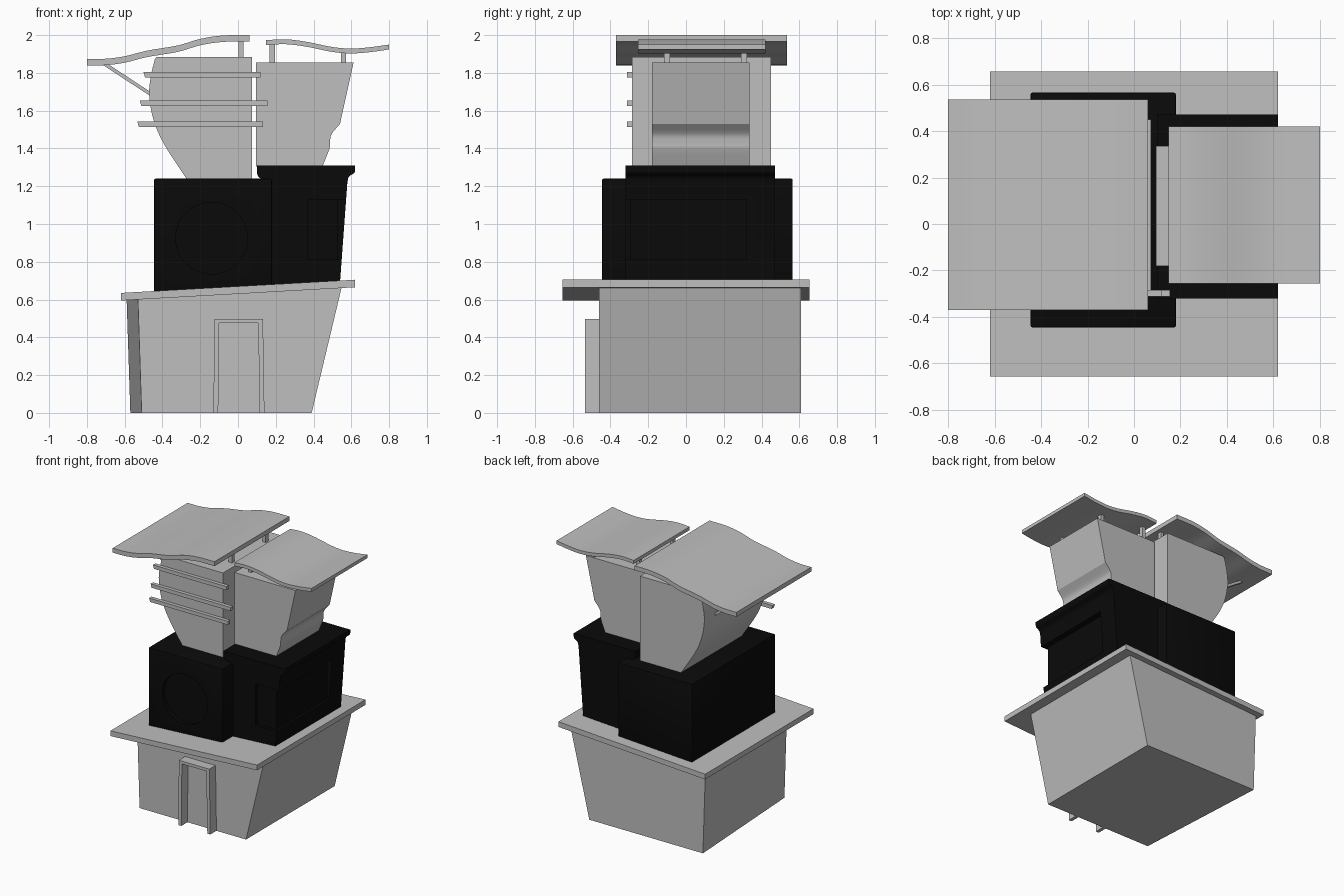
import bpy, bmesh, math
from mathutils import Vector

cube = bpy.data.objects.get("Cube")
if cube:
    bpy.data.objects.remove(cube, do_unlink=True)


def material(name, value):
    m = bpy.data.materials.new(name)
    m.use_nodes = True
    colour = (value, value, value, 1)
    m.diffuse_color = colour
    m.node_tree.nodes["Principled BSDF"].inputs["Base Color"].default_value = colour
    return m


GREY = material("light grey", 0.52)
BLACK = material("black", 0.003)


def finish(name, bm, mat):
    bmesh.ops.recalc_face_normals(bm, faces=bm.faces)
    mesh = bpy.data.meshes.new(name)
    bm.to_mesh(mesh)
    bm.free()
    mesh.materials.append(mat)
    ob = bpy.data.objects.new(name, mesh)
    bpy.context.collection.objects.link(ob)
    return ob


def activate(ob):
    bpy.ops.object.select_all(action='DESELECT')
    ob.select_set(True)
    bpy.context.view_layer.objects.active = ob


def soften(ob):
    activate(ob)
    bpy.ops.object.shade_smooth_by_angle(angle=math.radians(25))


def prism(name, pts, lo, hi, mat, axis='Y'):
    """Extrude an x-z profile along y, or an x-y plan along z."""
    bm = bmesh.new()
    place = (lambda a, b: (a, lo, b)) if axis == 'Y' else (lambda a, b: (a, b, lo))
    face = bm.faces.new([bm.verts.new(place(*p)) for p in pts])
    new = bmesh.ops.extrude_face_region(bm, geom=[face])["geom"]
    shift = Vector((0, hi - lo, 0)) if axis == 'Y' else Vector((0, 0, hi - lo))
    bmesh.ops.translate(bm, vec=shift,
                        verts=[v for v in new if isinstance(v, bmesh.types.BMVert)])
    return finish(name, bm, mat)


def spline(pts, steps=4):
    """Smooth curve through the given points."""
    p = [Vector(q) for q in pts]
    p = [2 * p[0] - p[1]] + p + [2 * p[-1] - p[-2]]
    out = []
    for a, b, c, d in zip(p, p[1:], p[2:], p[3:]):
        for i in range(steps):
            t = i / steps
            out.append(0.5 * (2 * b + (c - a) * t + (2 * a - 5 * b + 4 * c - d) * t * t
                              + (3 * b - a - 3 * c + d) * t ** 3))
    return [tuple(q) for q in out + [p[-2]]]


def box(name, x0, x1, y0, y1, z0, z1, mat):
    return prism(name, [(x0, z0), (x1, z0), (x1, z1), (x0, z1)], y0, y1, mat)


def cut(ob, cutter):
    cutter.hide_render = True
    mod = ob.modifiers.new("recess", 'BOOLEAN')
    mod.operation, mod.solver, mod.object = 'DIFFERENCE', 'EXACT', cutter
    activate(ob)
    bpy.ops.object.modifier_apply(modifier=mod.name)
    bpy.data.objects.remove(cutter, do_unlink=True)


# Ground floor: leaning walls with a skewed left side
FRONT, BACK = -0.46, 0.61
base = prism("ground_floor", [(-0.51, 0), (0.39, 0), (0.55, 0.67), (-0.53, 0.61)],
             FRONT, BACK, GREY)
for v in base.data.vertices:
    if v.co.y > 0 and v.co.x < 0:
        v.co.x -= 0.06
prism("lower_roof_slab", [(-0.62, 0.595), (0.62, 0.665), (0.62, 0.705), (-0.62, 0.635)],
      -0.655, 0.655, GREY)
prism("door_frame", [(-0.13, 0), (-0.105, 0), (-0.10, 0.475), (0.107, 0.475),
                     (0.115, 0), (0.14, 0), (0.132, 0.497), (-0.125, 0.497)],
      -0.535, FRONT, GREY)

# Large dark block with a round recess
block = prism("dark_block", [(-0.445, 0.63), (0.18, 0.665), (0.18, 1.24), (-0.445, 1.24)],
              -0.445, 0.565, BLACK)
bev = block.modifiers.new("soft_edges", 'BEVEL')
bev.width, bev.segments = 0.008, 2
activate(block)
bpy.ops.object.modifier_apply(modifier=bev.name)
ring = [(-0.14 + 0.19 * math.cos(a), 0.925 + 0.19 * math.sin(a))
        for a in (math.tau * i / 40 for i in range(40))]
cut(block, prism("round_cutter", ring, -0.5, -0.415, BLACK))
soften(block)

# Narrow dark block with flared top and a sunken corner window
flare_right = spline([(0.579, 1.22), (0.587, 1.25), (0.615, 1.27), (0.62, 1.285)], 3)
flare_left = spline([(0.10, 1.27), (0.108, 1.25), (0.13, 1.235)], 3)
wing = prism("dark_wing", [(0.15, 0.665), (0.54, 0.69)] + flare_right
             + [(0.62, 1.31), (0.10, 1.31)] + flare_left, -0.32, 0.47, BLACK)
plan = [(0.37, -0.4), (0.7, -0.4), (0.7, 0.32), (0.53, 0.32), (0.53, -0.295), (0.37, -0.295)]
cut(wing, prism("window_cutter", plan, 0.815, 1.13, BLACK, 'Z'))
soften(wing)

# Upper towers with curved outer walls
belly = spline([(-0.44, 1.875), (-0.462, 1.78), (-0.47, 1.68), (-0.447, 1.55),
                (-0.39, 1.42), (-0.27, 1.235)])
soften(prism("large_tower", [(0.073, 1.235), (0.073, 1.885), (-0.43, 1.885)] + belly,
             -0.285, 0.45, GREY))
waist = spline([(0.54, 1.53), (0.495, 1.475), (0.487, 1.43), (0.483, 1.395), (0.447, 1.305)])
soften(prism("small_tower", [(0.095, 1.305), (0.095, 1.855), (0.612, 1.855)] + waist,
             -0.18, 0.335, GREY))


# Wavy roofs
def wavy_roof(name, pts, thick, y0, y1):
    top = spline(pts)
    under = [(x, z - thick) for x, z in reversed(top)]
    soften(prism(name, top + under, y0, y1, GREY))


wavy_roof("large_roof", [(-0.80, 1.874), (-0.70, 1.875), (-0.60, 1.888), (-0.48, 1.918),
                         (-0.32, 1.945), (-0.2, 1.98), (-0.08, 1.998), (0.06, 2.0)],
          0.034, -0.37, 0.535)
wavy_roof("small_roof", [(0.148, 1.973), (0.25, 1.978), (0.36, 1.965), (0.5, 1.937),
                         (0.6, 1.929), (0.7, 1.936), (0.8, 1.95)], 0.026, -0.255, 0.42)

# Roof posts and slanted struts
for side, y in (("front", -0.10), ("back", 0.308)):
    y0, y1 = y - 0.016, y + 0.016
    box("large_roof_post_" + side, 0.003, 0.03, y0, y1, 1.88, 1.975, GREY)
    box("small_roof_inner_post_" + side, 0.168, 0.195, y0, y1, 1.85, 1.955, GREY)
    box("small_roof_outer_post_" + side, 0.545, 0.572, y0, y1, 1.85, 1.91, GREY)
    prism("roof_strut_" + side, [(-0.725, 1.848), (-0.69, 1.848), (-0.45, 1.69),
                                 (-0.45, 1.668)], y0, y1, GREY)

# Horizontal fins on the large tower front
for i, (x0, x1, z) in enumerate([(-0.50, 0.12, 1.79), (-0.52, 0.155, 1.64),
                                 (-0.533, 0.132, 1.528)]):
    prism("tower_fin_%d" % (i + 1), [(x0 + 0.008, z - 0.014), (x1, z - 0.014),
                                     (x1, z + 0.014), (x0, z + 0.014)],
          -0.312, -0.283, GREY)
